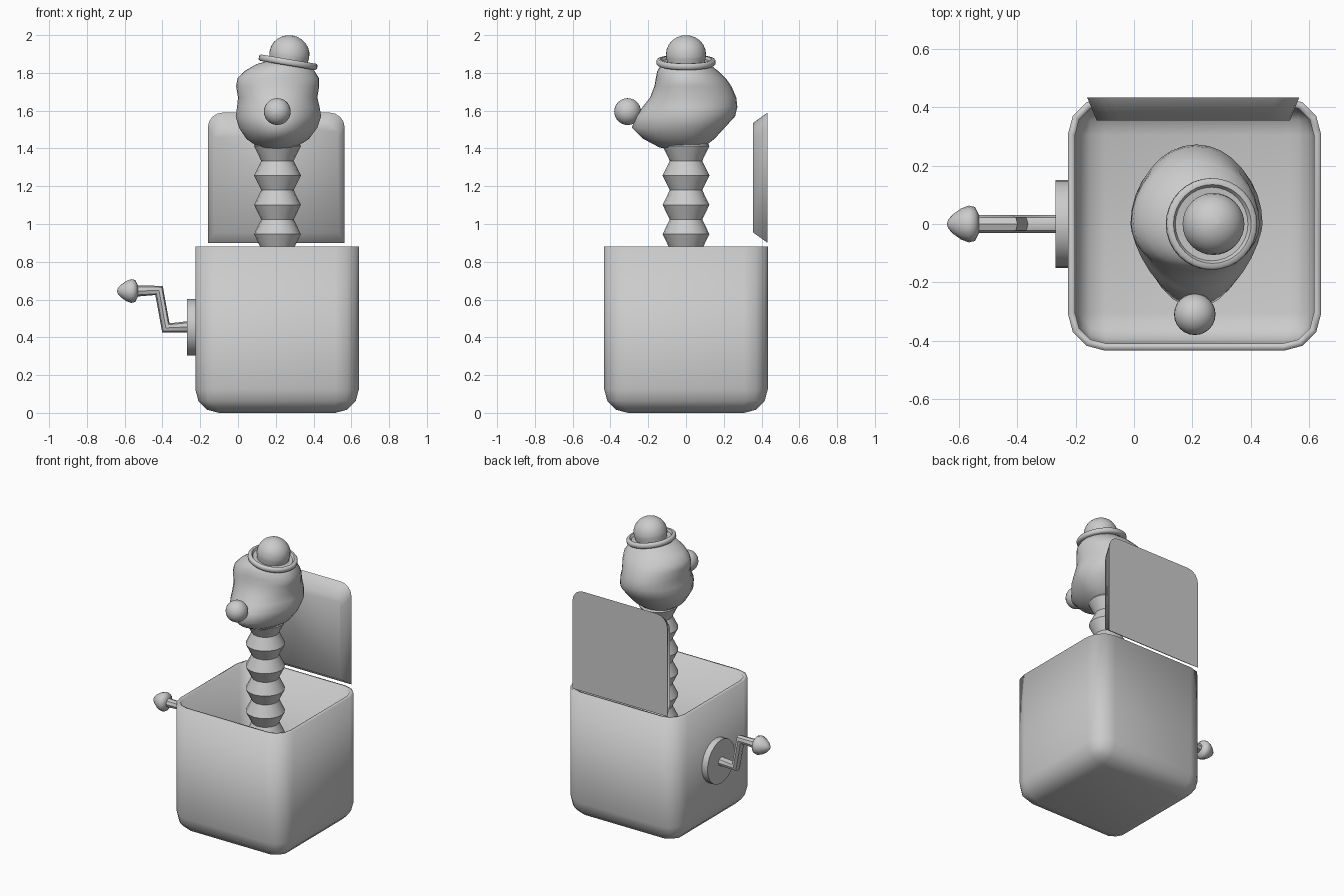
import bpy, bmesh, math
from mathutils import Matrix, Vector

if "Cube" in bpy.data.objects:
    bpy.data.objects.remove(bpy.data.objects["Cube"])

CX = 0.207  # centre line of the box and figure


def finish(name, bm, angle=35):
    bmesh.ops.remove_doubles(bm, verts=bm.verts, dist=1e-5)
    bmesh.ops.recalc_face_normals(bm, faces=bm.faces)
    me = bpy.data.meshes.new(name)
    bm.to_mesh(me)
    bm.free()
    ob = bpy.data.objects.new(name, me)
    bpy.context.collection.objects.link(ob)
    bpy.ops.object.select_all(action='DESELECT')
    ob.select_set(True)
    bpy.context.view_layer.objects.active = ob
    bpy.ops.object.shade_smooth_by_angle(angle=math.radians(angle))
    return ob


def loft(name, rings, matrix=Matrix(), angle=35):
    """Skin a stack of equal-length point rings and cap both ends."""
    bm = bmesh.new()
    loops = [[bm.verts.new(matrix @ Vector(p)) for p in ring] for ring in rings]
    n = len(loops[0])
    for a, b in zip(loops, loops[1:]):
        for i in range(n):
            j = (i + 1) % n
            bm.faces.new((a[i], a[j], b[j], b[i]))
    bm.faces.new(loops[0])
    bm.faces.new(loops[-1])
    return finish(name, bm, angle)


def lathe(name, profile, matrix, segs=24, angle=35):
    ring = [math.tau * i / segs for i in range(segs)]
    rings = [[(max(r, 0.002) * math.cos(t), max(r, 0.002) * math.sin(t), z) for t in ring]
             for r, z in profile]
    return loft(name, rings, matrix, angle)


# Open box: rounded vertical and bottom edges, thin wall
bm = bmesh.new()
bmesh.ops.create_cube(bm, size=1, matrix=Matrix.Translation((CX, 0, 0.44))
                      @ Matrix.Diagonal((0.866, 0.866, 0.88, 1)))
edges = [e for e in bm.edges if min(v.co.z for v in e.verts) < 0.01]
bmesh.ops.bevel(bm, geom=edges, offset=0.125, segments=3, profile=0.5, affect='EDGES')
top = [f for f in bm.faces if all(v.co.z > 0.879 for v in f.verts)]
bmesh.ops.delete(bm, geom=top, context='FACES')
box = finish("box", bm, 40)
wall = box.modifiers.new("wall", 'SOLIDIFY')
wall.thickness = 0.025
wall.offset = -1


# Open lid standing behind the box: bevelled panel with rounded top corners
def lid_ring(x0, x1, z0, z1, y, r=0.08):
    pts = [(x0, y, z0), (x1, y, z0)]
    for cx, start in ((x1 - r, 0), (x0 + r, 90)):
        for k in range(5):
            t = math.radians(start + 22.5 * k)
            pts.append((cx + r * math.cos(t), y, z1 - r + r * math.sin(t)))
    return pts


loft("lid", [lid_ring(-0.128, 0.534, 0.955, 1.535, 0.355),
             lid_ring(-0.16, 0.565, 0.90, 1.59, 0.432)], angle=100)

# Pleated bellows neck
pleats = [(0.086 if i % 2 == 0 else 0.124, 1.49 - 0.0777 * i) for i in range(19)]
lathe("bellows_neck", pleats, Matrix.Translation((CX + 0.002, 0, 0)), 16)

# Head: rings of (z, left, right, front, back, front pointedness)
head_rows = [
    (1.388, 0.16, 0.26, -0.05, 0.06, 1.0), (1.405, 0.11, 0.305, -0.14, 0.09, 1.05),
    (1.45, 0.045, 0.375, -0.225, 0.15, 1.2), (1.51, 0.005, 0.42, -0.287, 0.205, 1.4),
    (1.57, -0.012, 0.44, -0.265, 0.26, 1.4), (1.62, -0.005, 0.432, -0.23, 0.272, 1.3),
    (1.67, 0.0, 0.42, -0.19, 0.266, 1.1), (1.73, -0.01, 0.43, -0.167, 0.24, 1.0),
    (1.77, -0.003, 0.43, -0.16, 0.212, 1.0), (1.81, 0.035, 0.405, -0.152, 0.17, 1.0),
    (1.845, 0.095, 0.37, -0.13, 0.125, 1.0), (1.865, 0.16, 0.33, -0.07, 0.07, 1.0)]
rings = []
for z, xl, xr, yf, yb, p in head_rows:
    ring = []
    for i in range(32):
        c, s = math.cos(math.tau * i / 32), math.sin(math.tau * i / 32)
        y = yb * s if s >= 0 else yf * abs(s) ** p
        ring.append(((xl + xr) / 2 + (xr - xl) / 2 * c, y, z))
    rings.append(ring)
loft("head", rings, angle=80)

# Round nose
bm = bmesh.new()
bmesh.ops.create_uvsphere(bm, u_segments=24, v_segments=14, radius=0.071,
                          matrix=Matrix.Translation((0.208, -0.309, 1.595)))
finish("nose", bm)

# Tilted bowler hat with a curled brim
hat = [(0, -0.016), (0.148, -0.016), (0.157, -0.008), (0.157, 0.01), (0.15, 0.018),
       (0.135, 0.018), (0.126, 0.004), (0.1, 0.002), (0.106, 0.035)]
hat += [(0.106 * math.cos(math.radians(a)), 0.045 + 0.1 * math.sin(math.radians(a)))
        for a in range(0, 91, 15)]
lathe("hat", hat, Matrix.Translation((0.265, 0, 1.855))
      @ Matrix.Rotation(math.radians(9.5), 4, 'Y'), 32, 50)


# Crank: plate, bent rod and acorn knob, all turned around -x
def along_minus_x(x, z):
    return Matrix.Translation((x, 0, z)) @ Matrix.Rotation(math.radians(-90), 4, 'Y')


lathe("crank_plate", [(0.15, -0.02), (0.15, 0.042)], along_minus_x(-0.227, 0.453), 24)

curve = bpy.data.curves.new("crank_rod", 'CURVE')
curve.dimensions = '3D'
curve.bevel_depth = 0.031
curve.bevel_resolution = 2
curve.use_fill_caps = True
spline = curve.splines.new('POLY')
path = [(-0.25, 0.456), (-0.382, 0.45), (-0.418, 0.648), (-0.56, 0.645)]
spline.points.add(len(path) - 1)
for pt, (x, z) in zip(spline.points, path):
    pt.co = (x, 0, z, 1)
rod = bpy.data.objects.new("crank_rod", curve)
bpy.context.collection.objects.link(rod)
bpy.ops.object.select_all(action='DESELECT')
rod.select_set(True)
bpy.context.view_layer.objects.active = rod
bpy.ops.object.convert(target='MESH')
bpy.ops.object.shade_smooth_by_angle(angle=math.radians(40))

lathe("crank_knob", [(0.03, 0), (0.058, 0.014), (0.063, 0.035), (0.053, 0.062),
                     (0.033, 0.09), (0.015, 0.106), (0, 0.11)],
      along_minus_x(-0.53, 0.645), 16, 60)
